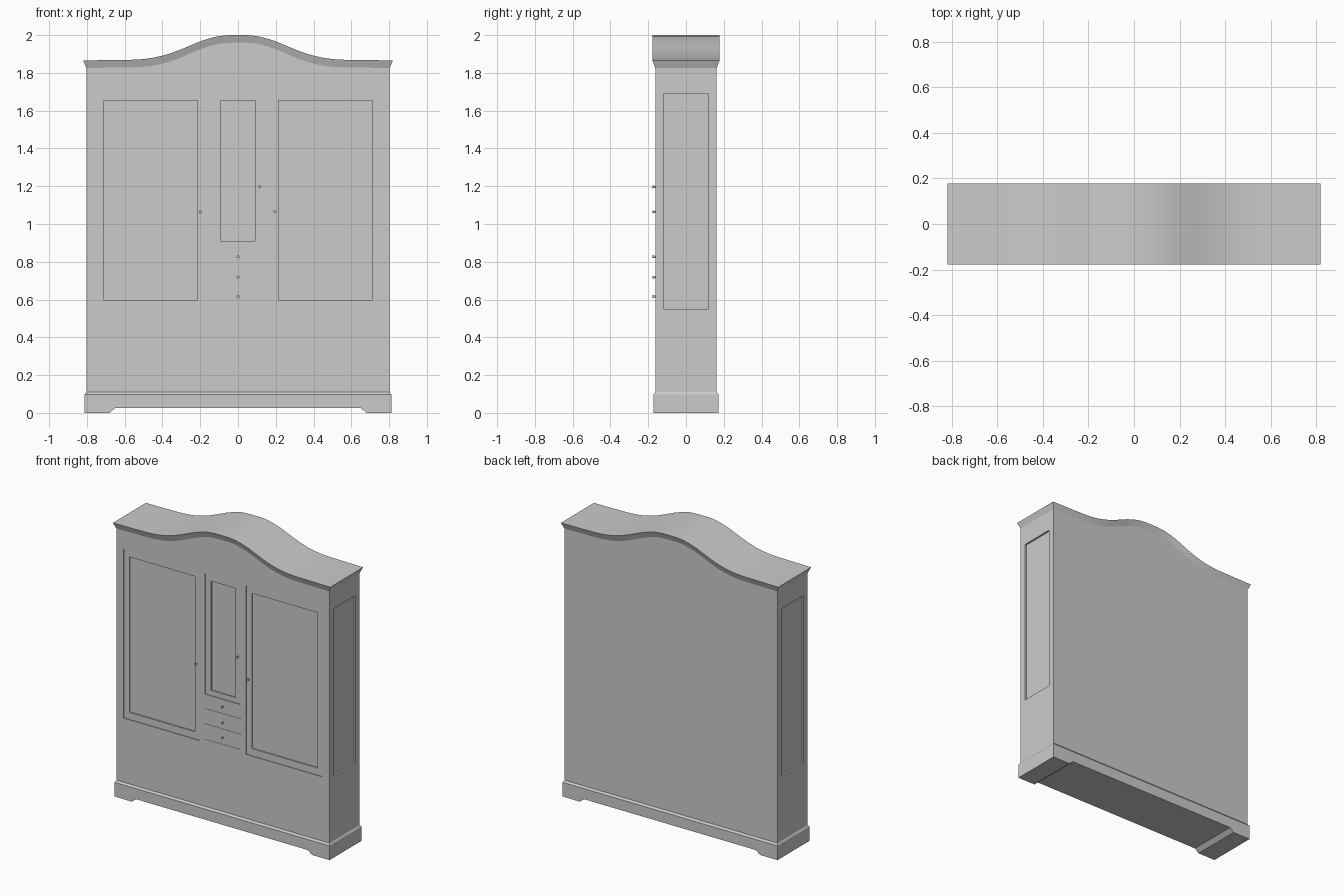
import bpy, bmesh, math
from mathutils import Matrix

if "Cube" in bpy.data.objects:
    bpy.data.objects.remove(bpy.data.objects["Cube"])

BODY_X, BODY_Y = 0.803, 0.1625
TOP_X, TOP_Y = 0.82, 0.178
CROWN_H = 0.04

# Right half of the arched top line (x, z), mirrored to a full curve
half = [(0.05, 1.9995), (0.1, 1.995), (0.15, 1.983), (0.2, 1.967), (0.25, 1.946),
        (0.3, 1.925), (0.35, 1.906), (0.4, 1.891), (0.45, 1.880), (0.5, 1.873),
        (0.57, 1.869), (0.66, 1.868), (TOP_X, 1.866)]
arch = [(-x, z) for x, z in reversed(half)] + [(0, 2.0)] + half


def finish(name, bm, smooth=False):
    bmesh.ops.recalc_face_normals(bm, faces=bm.faces)
    mesh = bpy.data.meshes.new(name)
    bm.to_mesh(mesh)
    bm.free()
    ob = bpy.data.objects.new(name, mesh)
    bpy.context.collection.objects.link(ob)
    bpy.ops.object.select_all(action='DESELECT')
    ob.select_set(True)
    bpy.context.view_layer.objects.active = ob
    if smooth:
        bpy.ops.object.shade_smooth_by_angle(angle=math.radians(25))
    return ob


def prism(profile, depth):
    """Extrude an x-z outline symmetrically along y."""
    bm = bmesh.new()
    face = bm.faces.new([bm.verts.new((x, -depth, z)) for x, z in profile])
    ext = bmesh.ops.extrude_face_region(bm, geom=[face])
    for v in ext['geom']:
        if isinstance(v, bmesh.types.BMVert):
            v.co.y = depth
    return bm


def add_box(bm, x0, x1, y0, y1, z0, z1):
    m = Matrix.Translation(((x0 + x1) / 2, (y0 + y1) / 2, (z0 + z1) / 2))
    m = m @ Matrix.Diagonal((x1 - x0, y1 - y0, z1 - z0, 1))
    bmesh.ops.create_cube(bm, size=1, matrix=m)


def carve(target, bm, name):
    """Cut the boxes in bm out of target, then discard the cutter."""
    cutter = finish(name, bm)
    cutter.hide_render = True
    mod = target.modifiers.new("cut", 'BOOLEAN')
    mod.operation, mod.solver, mod.object = 'DIFFERENCE', 'EXACT', cutter
    bpy.context.view_layer.objects.active = target
    bpy.ops.object.modifier_apply(modifier=mod.name)
    bpy.data.objects.remove(cutter)


# Cabinet body, its top tucked into the crown
k = BODY_X / TOP_X
body = finish("cabinet_body", prism(
    [(-BODY_X, 0.1)] + [(x * k, z - CROWN_H + 0.01) for x, z in arch] + [(BODY_X, 0.1)], BODY_Y))

# Sunken door fronts, drawer fronts and side panels
F = -BODY_Y
outer = bmesh.new()
for s in (-1, 1):
    a, b = sorted((s * 0.175, s * 0.75))
    add_box(outer, a, b, F - 0.05, F + 0.005, 0.547, 1.70)
    a, b = sorted((s * (BODY_X - 0.012), s * (BODY_X + 0.05)))
    add_box(outer, a, b, -0.12, 0.12, 0.55, 1.69)
add_box(outer, -0.135, 0.135, F - 0.05, F + 0.005, 0.875, 1.70)
for z in (0.825, 0.72, 0.615):
    add_box(outer, -0.135, 0.135, F - 0.05, F + 0.002, z - 0.047, z + 0.045)
carve(body, outer, "outer_cutter")

# Deeper inner panels of the doors
inner = bmesh.new()
for a, b, z in ((-0.71, -0.215, 0.595), (0.215, 0.71, 0.595), (-0.092, 0.092, 0.91)):
    add_box(inner, a, b, F - 0.05, F + 0.014, z, 1.655)
carve(body, inner, "inner_cutter")

# Flared crown following the arch
bm = bmesh.new()
sections = [[bm.verts.new(p) for p in ((x, -TOP_Y, z), (x, TOP_Y, z),
             (x * k, BODY_Y, z - CROWN_H), (x * k, -BODY_Y, z - CROWN_H))] for x, z in arch]
for s, t in zip(sections, sections[1:]):
    for i in range(4):
        j = (i + 1) % 4
        bm.faces.new((s[i], s[j], t[j], t[i]))
bm.faces.new(sections[0])
bm.faces.new(sections[-1])
finish("crown", bm, smooth=True)

# Plinth with feet at the ends and a chamfered top
bm = prism([(-0.812, 0), (-0.68, 0), (-0.65, 0.025), (0.65, 0.025), (0.68, 0), (0.812, 0),
            (0.812, 0.097), (-0.812, 0.097)], 0.173)
top = max(bm.faces, key=lambda f: f.calc_center_median().z)
ext = bmesh.ops.extrude_face_region(bm, geom=[top])
bmesh.ops.delete(bm, geom=[top], context='FACES_ONLY')
for v in ext['geom']:
    if isinstance(v, bmesh.types.BMVert):
        v.co = (math.copysign(BODY_X, v.co.x), math.copysign(BODY_Y, v.co.y), 0.11)
finish("plinth", bm)

# Tapered knobs
knobs = [("left_door_knob", -0.2, 1.065), ("right_door_knob", 0.195, 1.065),
         ("centre_door_knob", 0.115, 1.197), ("top_drawer_knob", 0, 0.827),
         ("middle_drawer_knob", 0, 0.718), ("bottom_drawer_knob", 0, 0.616)]
for name, x, z in knobs:
    bm = bmesh.new()
    bmesh.ops.create_cone(bm, cap_ends=True, segments=12, radius1=0.003, radius2=0.008, depth=0.02,
                          matrix=Matrix.Translation((x, -0.167, z)) @ Matrix.Rotation(math.pi / 2, 4, 'X'))
    finish(name, bm, smooth=True)
